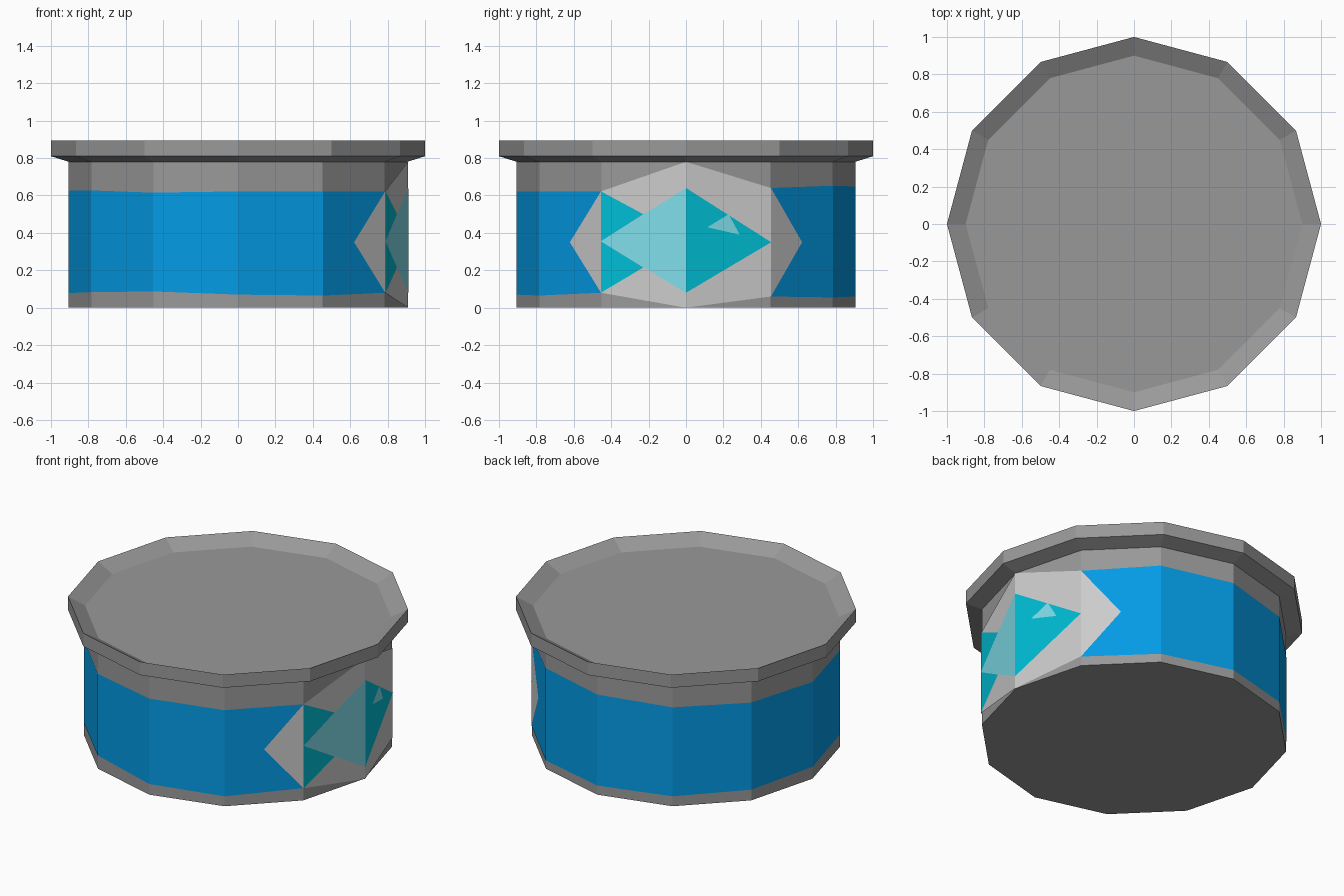
import bpy, bmesh
from math import floor, sin, cos, radians

if "Cube" in bpy.data.objects:
    bpy.data.objects.remove(bpy.data.objects["Cube"])

SIDES = 12
BODY_R = 0.905


def material(name, rgb):
    # palette values are sRGB; diffuse_color is linear
    lin = [c / 12.92 if c <= 0.04045 else ((c + 0.055) / 1.055) ** 2.4 for c in rgb]
    m = bpy.data.materials.new(name)
    m.diffuse_color = (*lin, 1)
    m.use_nodes = True
    m.node_tree.nodes["Principled BSDF"].inputs["Base Color"].default_value = m.diffuse_color
    return m


def add_object(name, bm, mat):
    me = bpy.data.meshes.new(name)
    bm.to_mesh(me)
    bm.free()
    me.materials.append(mat)
    ob = bpy.data.objects.new(name, me)
    bpy.context.collection.objects.link(ob)
    return ob


def ring_point(r, s, z):
    """Point on the 12-sided wall; s counts facets anticlockwise from +x."""
    k = floor(s + 1e-6)
    t = s - k
    a, b = radians(k * 360 / SIDES), radians((k + 1) * 360 / SIDES)
    return (r * (cos(a) * (1 - t) + cos(b) * t), r * (sin(a) * (1 - t) + sin(b) * t), z)


def lathe(name, profile, mat, cap_first=False, cap_last=False):
    bm = bmesh.new()
    rings = [[bm.verts.new(ring_point(r, i, z)) for i in range(SIDES)] for r, z in profile]
    for lo, hi in zip(rings, rings[1:]):
        for i in range(SIDES):
            j = (i + 1) % SIDES
            bm.faces.new((lo[i], lo[j], hi[j], hi[i]))
    if cap_first:
        bm.faces.new(rings[0][::-1])
    if cap_last:
        bm.faces.new(rings[-1])
    return add_object(name, bm, mat)


def decal(name, polygons, mat, layer):
    """Flat (facet, height) polygons, cut at the facet edges and wrapped on the wall."""
    bm = bmesh.new()
    for poly in polygons:
        f = bm.faces.new([bm.verts.new((s, z, 0)) for s, z in poly])
        f.normal_update()
        if f.normal.z < 0:
            f.normal_flip()
    for k in range(-2, SIDES + 1):
        bmesh.ops.bisect_plane(bm, geom=bm.verts[:] + bm.edges[:] + bm.faces[:],
                               dist=1e-5, plane_co=(k, 0, 0), plane_no=(1, 0, 0))
    for v in bm.verts:
        v.co = ring_point(BODY_R + 0.002 * layer, v.co.x, v.co.y)
    return add_object(name, bm, mat)


grey = material("grey", (0.60, 0.60, 0.60))
pale = material("pale_grey", (0.75, 0.75, 0.75))
blue = material("blue", (0.012, 0.608, 0.898))
teal = material("teal", (0.0, 0.737, 0.831))
light_teal = material("light_teal", (0.50, 0.87, 0.918))

# Tin body and recessed lid
lathe("tin_body", [(BODY_R, 0), (BODY_R, 0.78)], grey, cap_first=True)
lathe("tin_lid", [(BODY_R, 0.78), (1, 0.81), (1, 0.895), (0.9, 0.84)], grey, cap_last=True)

# Blue band round the tin, slightly uneven, open at the label
top = [0.64, 0.652, 0.648, 0.64, 0.633, 0.627, 0.627, 0.615, 0.622, 0.622, 0.622]
low = [0.06, 0.055, 0.06, 0.065, 0.07, 0.078, 0.083, 0.087, 0.07, 0.065, 0.08]
band = [(i + 1, z) for i, z in enumerate(low)]
band += [(i + 1, z) for i, z in enumerate(top)][::-1]
decal("blue_band", [band], blue, 1)

# Pale label on the right side
decal("label", [[(-1.5, 0.35), (-1, 0.08), (0, 0), (1, 0.06), (1.5, 0.35),
                 (1, 0.64), (0, 0.78), (-1, 0.622)]], pale, 2)

# Fish picture: tail fins, head, body, eye
decal("fish_tail", [[(-1, 0.355), (-0.5, 0.5), (-1, 0.622)],
                    [(-1, 0.355), (-1, 0.08), (-0.5, 0.215)]], teal, 3)
decal("fish_head", [[(0, 0.08), (1, 0.35), (0, 0.64)]], teal, 3)
decal("fish_body", [[(-1, 0.355), (0, 0.08), (0, 0.64)]], light_teal, 3)
decal("fish_eye", [[(0.25, 0.43), (0.63, 0.39), (0.5, 0.5)]], light_teal, 4)
